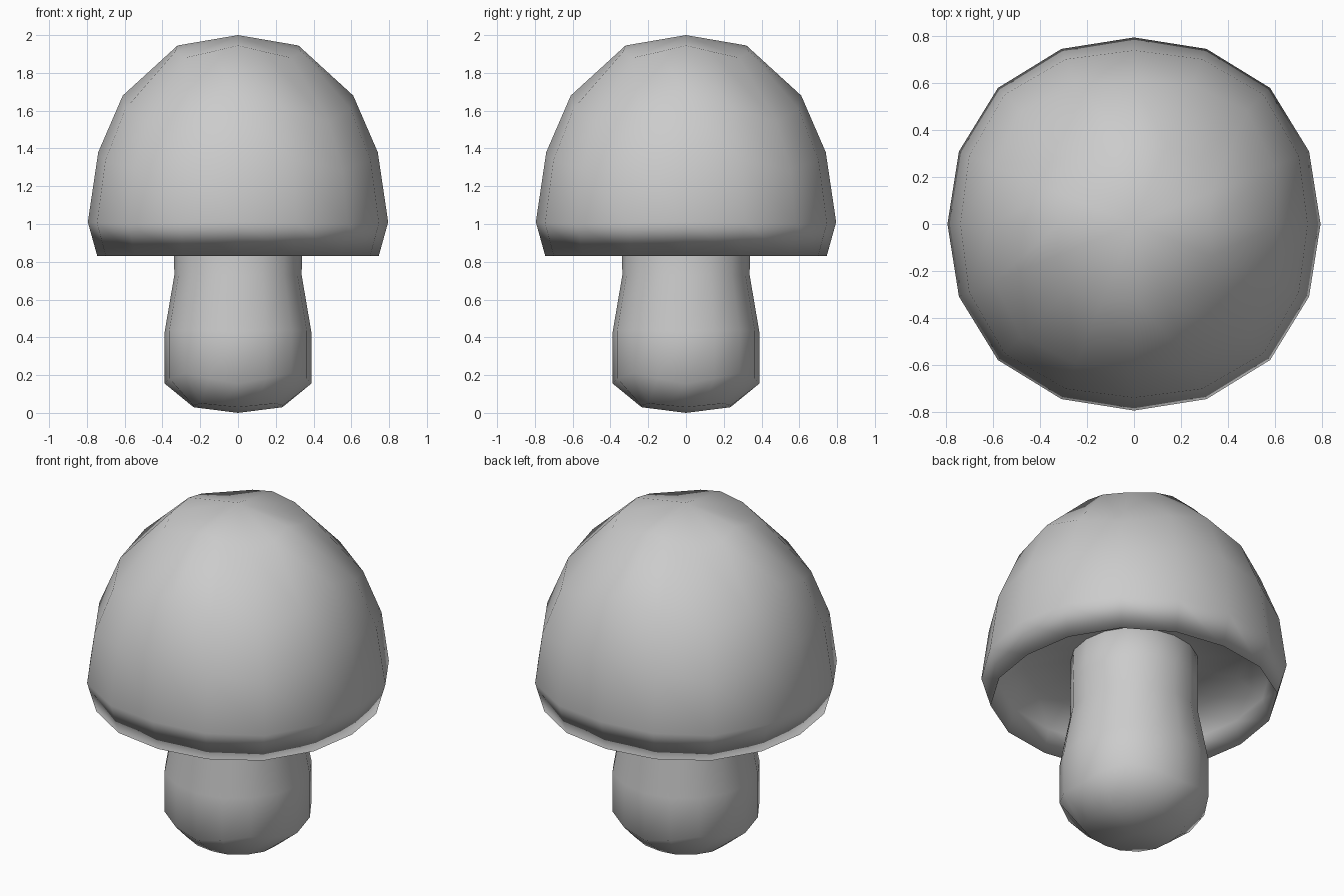
import bpy, bmesh
from math import cos, sin, pi

if "Cube" in bpy.data.objects:
    bpy.data.objects.remove(bpy.data.objects["Cube"])

SIDES = 16


def lathe(name, z_start, rings, z_end):
    """Slightly squarish lathe. Ring = (axis radius, diagonal radius, axis z, diagonal z)."""
    bm = bmesh.new()
    loops = []
    for ra, rd, za, zd in rings:
        loop = []
        for i in range(SIDES):
            a = 2 * pi * i / SIDES
            t = (1 - cos(4 * a)) / 2
            r = ra + (rd - ra) * t
            loop.append(bm.verts.new((r * cos(a), r * sin(a), za + (zd - za) * t)))
        loops.append(loop)
    for lo, hi in zip(loops, loops[1:]):
        for i in range(SIDES):
            j = (i + 1) % SIDES
            bm.faces.new((lo[i], lo[j], hi[j], hi[i]))
    # Close both ends with a centre point
    for z, loop in ((z_start, loops[0]), (z_end, loops[-1])):
        c = bm.verts.new((0, 0, z))
        for i in range(SIDES):
            bm.faces.new((c, loop[i], loop[(i + 1) % SIDES]))
    bmesh.ops.recalc_face_normals(bm, faces=bm.faces)
    for f in bm.faces:
        f.smooth = True
    me = bpy.data.meshes.new(name)
    bm.to_mesh(me)
    bm.free()
    ob = bpy.data.objects.new(name, me)
    bpy.context.collection.objects.link(ob)
    return ob


# Stem: bulging foot, narrower neck running up into the cap
lathe("stem", 0.0, [
    (0.235, 0.28, 0.03, 0.05),
    (0.388, 0.40, 0.155, 0.21),
    (0.388, 0.40, 0.43, 0.44),
    (0.337, 0.345, 0.73, 0.73),
    (0.34, 0.345, 0.90, 0.90),
    (0.33, 0.34, 1.15, 1.15),
], 1.2)

# Cap: domed outside, thin rim and hollow underside
lathe("cap", 2.0, [
    (0.32, 0.40, 1.945, 1.88),
    (0.61, 0.68, 1.68, 1.54),
    (0.74, 0.78, 1.38, 1.29),
    (0.795, 0.82, 1.01, 1.0),
    (0.745, 0.77, 0.83, 0.83),
    (0.71, 0.73, 0.96, 0.96),
    (0.58, 0.60, 1.06, 1.06),
    (0.33, 0.34, 1.08, 1.08),
], 1.08)
